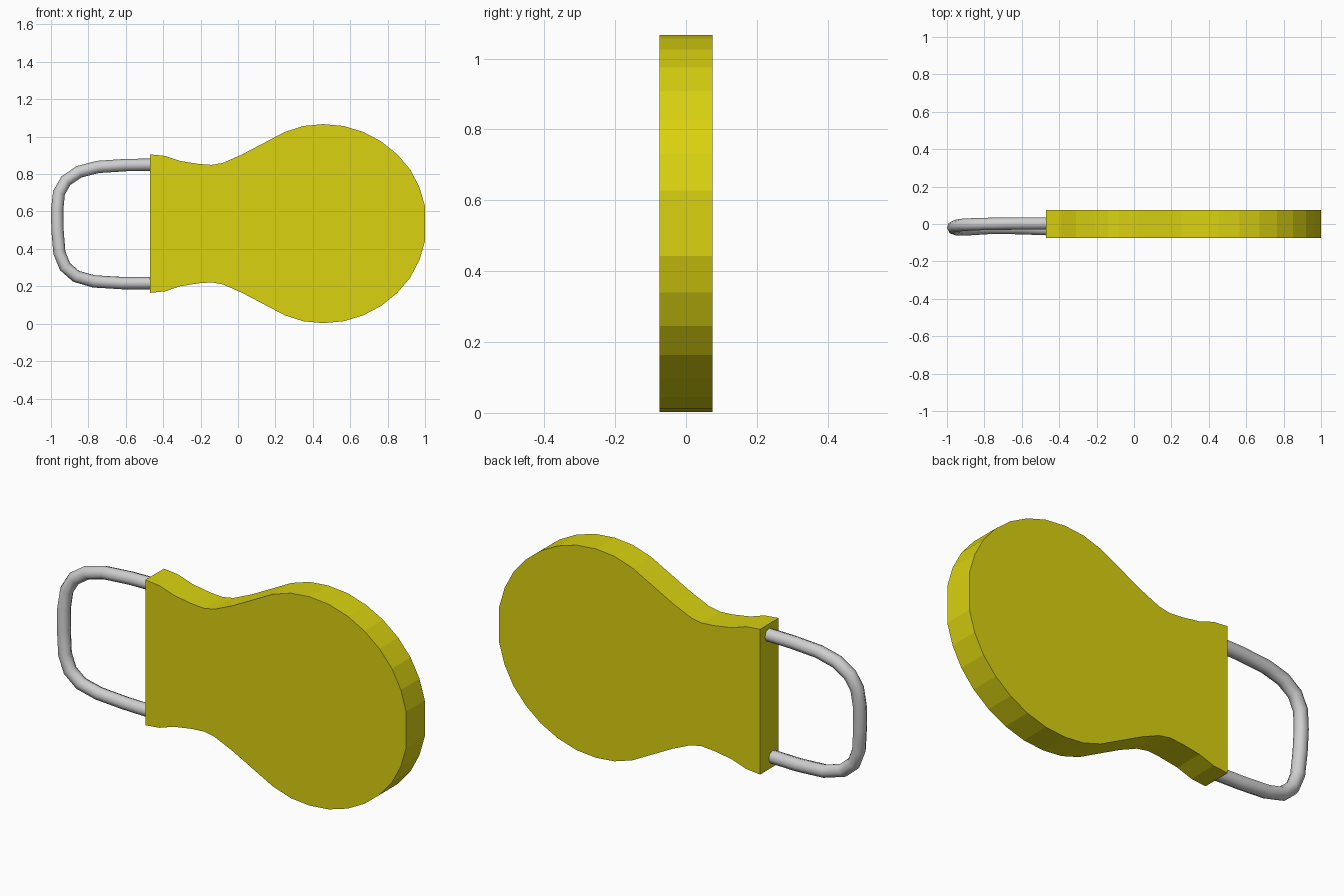
import bpy, bmesh

if "Cube" in bpy.data.objects:
    bpy.data.objects.remove(bpy.data.objects["Cube"])


def material(name, color):
    m = bpy.data.materials.new(name)
    m.diffuse_color = (*color, 1)
    m.use_nodes = True
    m.node_tree.nodes["Principled BSDF"].inputs["Base Color"].default_value = m.diffuse_color
    return m


yellow = material("yellow", (0.70, 0.645, 0.005))
steel = material("steel grey", (0.62, 0.62, 0.62))
MID_Z = 0.535

# Body: symmetric keyhole outline (x, half height), extruded through y
half = [(-0.47, 0.37), (-0.39, 0.362), (-0.31, 0.335), (-0.21, 0.319),
        (-0.14, 0.314), (-0.08, 0.325), (0.02, 0.369), (0.14, 0.432),
        (0.25, 0.49), (0.35, 0.522), (0.455, 0.532), (0.565, 0.522),
        (0.67, 0.49), (0.765, 0.44), (0.85, 0.372), (0.92, 0.29),
        (0.97, 0.195), (1.0, 0.092)]
outline = half + [(x, -h) for x, h in reversed(half)]
bm = bmesh.new()
face = bm.faces.new([bm.verts.new((x, -0.075, MID_Z + h)) for x, h in outline])
ext = bmesh.ops.extrude_face_region(bm, geom=[face])
bmesh.ops.translate(bm, vec=(0, 0.15, 0),
                    verts=[v for v in ext["geom"] if isinstance(v, bmesh.types.BMVert)])
bmesh.ops.recalc_face_normals(bm, faces=bm.faces)
mesh = bpy.data.meshes.new("body")
bm.to_mesh(mesh)
bm.free()
mesh.materials.append(yellow)
body = bpy.data.objects.new("body", mesh)
bpy.context.collection.objects.link(body)

# Wire loop: slightly skewed round bar, both ends sunk into the body
path = [(-0.45, 0.003, 0.850), (-0.60, 0.003, 0.848), (-0.75, 0.001, 0.838),
        (-0.85, -0.001, 0.812), (-0.92, -0.005, 0.765), (-0.957, -0.011, 0.70),
        (-0.967, -0.018, 0.61), (-0.965, -0.023, 0.50), (-0.955, -0.028, 0.38),
        (-0.925, -0.030, 0.305), (-0.865, -0.027, 0.253), (-0.77, -0.021, 0.226),
        (-0.62, -0.022, 0.217), (-0.45, -0.028, 0.217)]
curve = bpy.data.curves.new("wire_loop", "CURVE")
curve.dimensions = "3D"
curve.bevel_depth = 0.033
curve.bevel_resolution = 2
curve.use_fill_caps = True
spline = curve.splines.new("POLY")
spline.points.add(len(path) - 1)
for p, co in zip(spline.points, path):
    p.co = (*co, 1)
curve.materials.append(steel)
loop = bpy.data.objects.new("wire_loop", curve)
bpy.context.collection.objects.link(loop)
bpy.context.view_layer.objects.active = loop
loop.select_set(True)
bpy.ops.object.convert(target="MESH")
bpy.ops.object.shade_smooth_by_angle(angle=1.0)
